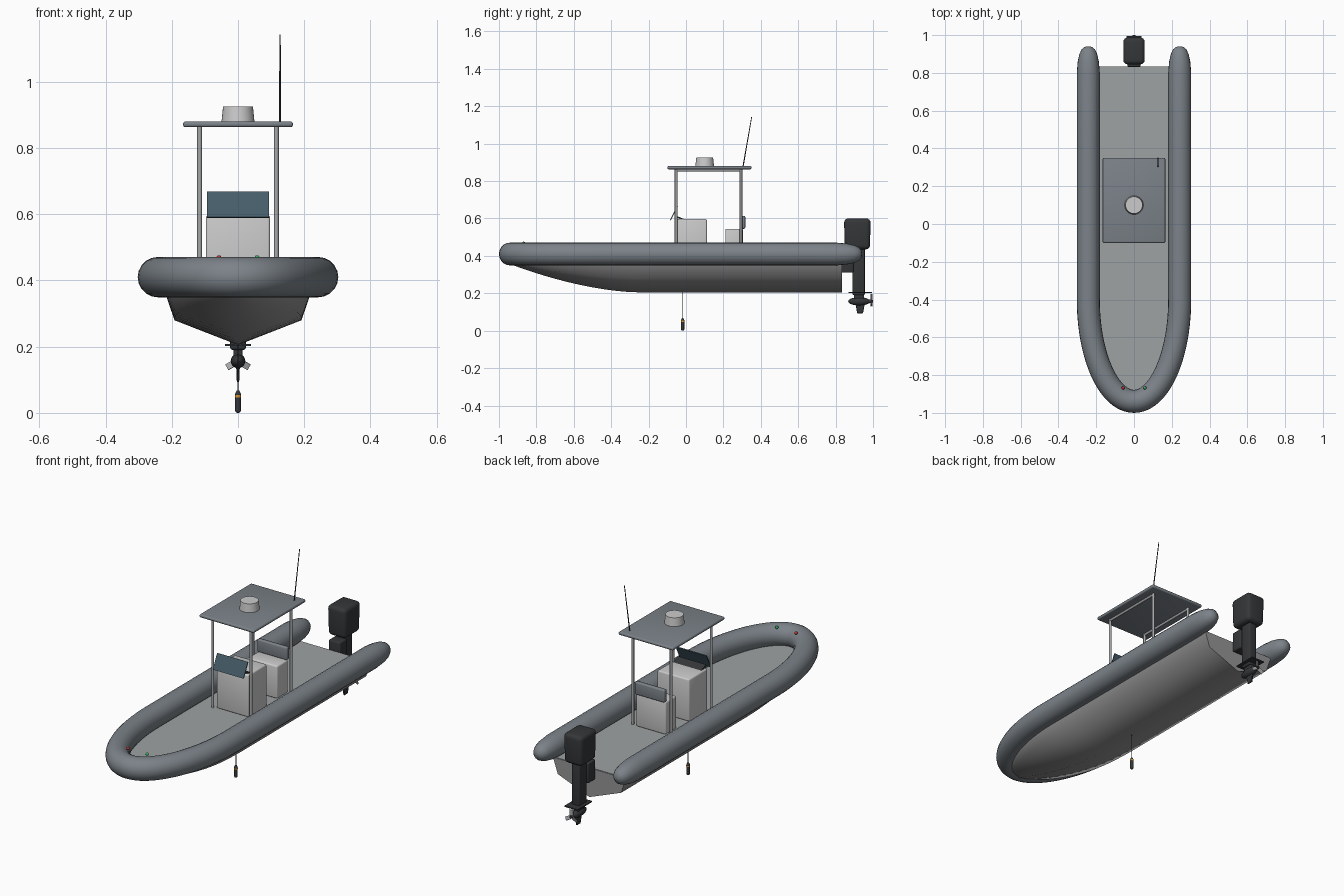
import bpy, bmesh, math
from mathutils import Vector, Matrix

if "Cube" in bpy.data.objects:
    bpy.data.objects.remove(bpy.data.objects["Cube"])

def mat(name, r, g, b):
    m = bpy.data.materials.new(name)
    m.diffuse_color = (r, g, b, 1)
    m.use_nodes = True
    m.node_tree.nodes["Principled BSDF"].inputs["Base Color"].default_value = m.diffuse_color
    return m

TUBE = mat("tube_grey", .20, .225, .25)
HULL = mat("hull_grey", .30, .30, .30)
DECK = mat("deck_grey", .34, .36, .36)
LIGHT = mat("light_grey", .58, .58, .57)
STEEL = mat("steel", .38, .39, .40)
DARK = mat("dark", .035, .037, .04)
GLASS = mat("glass", .06, .11, .14)
RED = mat("red", .6, .03, .03)
GREEN = mat("green", .03, .45, .12)
ORANGE = mat("orange", .7, .3, .03)

def finish(bm, name, material, angle=40):
    bmesh.ops.recalc_face_normals(bm, faces=bm.faces)
    me = bpy.data.meshes.new(name)
    bm.to_mesh(me)
    bm.free()
    ob = bpy.data.objects.new(name, me)
    bpy.context.collection.objects.link(ob)
    me.materials.append(material)
    bpy.ops.object.select_all(action='DESELECT')
    ob.select_set(True)
    bpy.context.view_layer.objects.active = ob
    bpy.ops.object.shade_smooth_by_angle(angle=math.radians(angle))
    return ob

def box(name, lo, hi, material, bevel=0, segs=3, rx=0, taper=1):
    """Box between two corners, optionally bevelled, narrowed at the base, tilted about x."""
    lo, hi = Vector(lo), Vector(hi)
    size, c = hi - lo, (lo + hi) / 2
    bm = bmesh.new()
    bmesh.ops.create_cube(bm, size=1)
    for v in bm.verts:
        k = taper if v.co.z < 0 else 1
        v.co = Vector((v.co.x * size.x * k, v.co.y * size.y * k, v.co.z * size.z))
    if bevel:
        bmesh.ops.bevel(bm, geom=bm.edges[:], offset=bevel, segments=segs, profile=.5, affect='EDGES')
    bm.transform(Matrix.Translation(c) @ Matrix.Rotation(rx, 4, 'X'))
    return finish(bm, name, material)

def rod(name, a, b, r1, material, r2=None, segs=16):
    """Cylinder or cone from a to b."""
    a, b = Vector(a), Vector(b)
    d = b - a
    bm = bmesh.new()
    bmesh.ops.create_cone(bm, cap_ends=True, segments=segs, radius1=r1,
                          radius2=r1 if r2 is None else r2, depth=d.length)
    bm.transform(Matrix.Translation((a + b) / 2) @ d.to_track_quat('Z', 'Y').to_matrix().to_4x4())
    return finish(bm, name, material)

def ball(name, c, r, material, scale=(1, 1, 1)):
    bm = bmesh.new()
    bmesh.ops.create_uvsphere(bm, u_segments=16, v_segments=10, radius=r)
    bm.transform(Matrix.Translation(c) @ Matrix.Diagonal((*scale, 1)))
    return finish(bm, name, material)

def loft(name, rings, material, angle):
    bm = bmesh.new()
    rows = [[bm.verts.new(p) for p in ring] for ring in rings]
    n = len(rows[0])
    for r, s in zip(rows, rows[1:]):
        for i in range(n):
            bm.faces.new((r[i], r[(i + 1) % n], s[(i + 1) % n], s[i]))
    bm.faces.new(rows[0])
    bm.faces.new(rows[-1])
    bmesh.ops.remove_doubles(bm, verts=bm.verts, dist=.0002)
    return finish(bm, name, material, angle)

# Inflatable tube: U-shaped sweep with tapered stern ends
R, A, Z = .061, .242, .41
side = [(.941, .004), (.937, .02), (.925, .035), (.90, .047), (.86, .056), (.80, R), (.4, R), (0, R)]
path = [(A, y, r) for y, r in side]
path += [(A * math.cos(t), -.4 - .539 * math.sin(t), R) for t in [math.pi * i / 40 for i in range(41)]]
path += [(-A, y, r) for y, r in reversed(side)]
rings = []
for i, (x, y, r) in enumerate(path):
    p, q = path[max(i - 1, 0)], path[min(i + 1, len(path) - 1)]
    t = Vector((q[0] - p[0], q[1] - p[1], 0)).normalized()
    nrm = Vector((-t.y, t.x, 0))
    rings.append([Vector((x, y, Z)) + r * (nrm * math.cos(a) + Vector((0, 0, math.sin(a))))
                  for a in [math.tau * k / 20 for k in range(20)]])
loft("inflatable_tube", rings, TUBE, 60)

# V hull: keel, chine and sheer lofted from transom to stem
TOP = .364
rings = []
for y in [.835, .5, .2, 0, -.15] + [-.25 - .68 * math.sin(math.pi / 2 * i / 18) for i in range(19)]:
    k = max(0, (-.25 - y) / .68)
    s = min(1, max(0, (-.4 - y) / .53))
    w = .22 * math.sqrt(1 - s * s) + .0005
    keel = .205 + .147 * k ** 1.7
    chine = keel + .47 * (TOP - keel)
    rings.append([(0, y, keel), (w * .87, y, chine), (w, y, TOP), (-w, y, TOP), (-w * .87, y, chine)])
loft("hull", rings, HULL, 56)

# Deck plate following the sheer
bm = bmesh.new()
edge = [(.212, .833)] + [(.212 * math.cos(t), -.4 - .52 * math.sin(t))
                         for t in [math.pi * i / 28 for i in range(29)]] + [(-.212, .833)]
f = bm.faces.new([bm.verts.new((x, y, TOP - .004)) for x, y in edge])
ext = bmesh.ops.extrude_face_region(bm, geom=[f])
for v in ext["geom"]:
    if isinstance(v, bmesh.types.BMVert):
        v.co.z += .007
finish(bm, "deck", DECK)
D = TOP + .002

# Console, windscreen and dash
box("console", (-.097, -.05, D), (.097, .112, .597), LIGHT, .008)
box("windscreen", (-.093, -.067, .586), (.093, -.062, .672), GLASS, rx=-.46)
box("dash_panel", (-.085, -.055, .598), (.085, -.010, .606), DARK, rx=-.4)

# Helm seat
box("seat_base", (-.09, .21, D), (.09, .305, .545), LIGHT, .008)
box("seat_back", (-.09, .293, .545), (.09, .317, .614), TUBE, .007)

# Canopy frame and roof
for sx, n in ((-1, "left"), (1, "right")):
    x = sx * .116
    for y, m in ((-.053, "front"), (.294, "rear")):
        rod(f"canopy_post_{m}_{n}", (x, y, D), (x, y, .866), .0072, STEEL, segs=12)
    rod(f"canopy_rail_{n}", (x, -.053, .858), (x, .294, .858), .0065, STEEL, segs=12)
box("canopy_roof", (-.166, -.1, .863), (.166, .35, .88), TUBE, .007)
rod("radar_dome", (0, .1, .878), (0, .1, .926), .05, LIGHT, .045, 32)
rod("antenna", (.127, .305, .878), (.127, .351, 1.142), .003, DARK, .002, 8)

# Bow navigation lights
ball("port_light", (-.058, -.868, .468), .008, RED)
ball("starboard_light", (.058, -.868, .468), .008, GREEN)

# Outboard motor
box("motor_cowl", (-.057, .845, .435), (.057, .987, .6), DARK, .022, 4, taper=.95)
box("motor_leg", (-.024, .89, .19), (.024, .956, .45), DARK, .008)
box("motor_bracket", (-.035, .832, .31), (.035, .895, .42), DARK, .006)
box("cavitation_plate", (-.04, .87, .202), (.04, .995, .208), DARK)
box("lower_leg", (-.013, .897, .15), (.013, .953, .21), DARK, .005)
ball("gearcase", (0, .926, .157), .022, DARK, (1, 2.7, 1))
box("skeg", (-.006, .905, .093), (.006, .957, .15), DARK, .002, 1, taper=.6)
rod("propeller_hub", (0, .97, .157), (0, 1, .157), .012, DARK, .007)
for i in range(3):
    bm = bmesh.new()
    bmesh.ops.create_cube(bm, size=1)
    bm.transform(Matrix.Translation((0, .991, .157)) @ Matrix.Rotation(math.tau * i / 3, 4, 'Y')
                 @ Matrix.Translation((0, 0, .023)) @ Matrix.Rotation(.35, 4, 'Z')
                 @ Matrix.Diagonal((.02, .004, .032, 1)))
    finish(bm, f"propeller_blade_{i + 1}", STEEL)

# Sensor hanging on a line below the keel
rod("sensor_line", (0, -.018, .06), (0, -.018, .22), .002, DARK, segs=8)
rod("sensor_body", (0, -.018, .008), (0, -.018, .057), .009, DARK)
ball("sensor_nose", (0, -.018, .008), .009, DARK, (1, 1, .89))
rod("sensor_cap", (0, -.018, .057), (0, -.018, .068), .009, DARK, .004)
rod("sensor_band", (0, -.018, .047), (0, -.018, .054), .0098, ORANGE)
